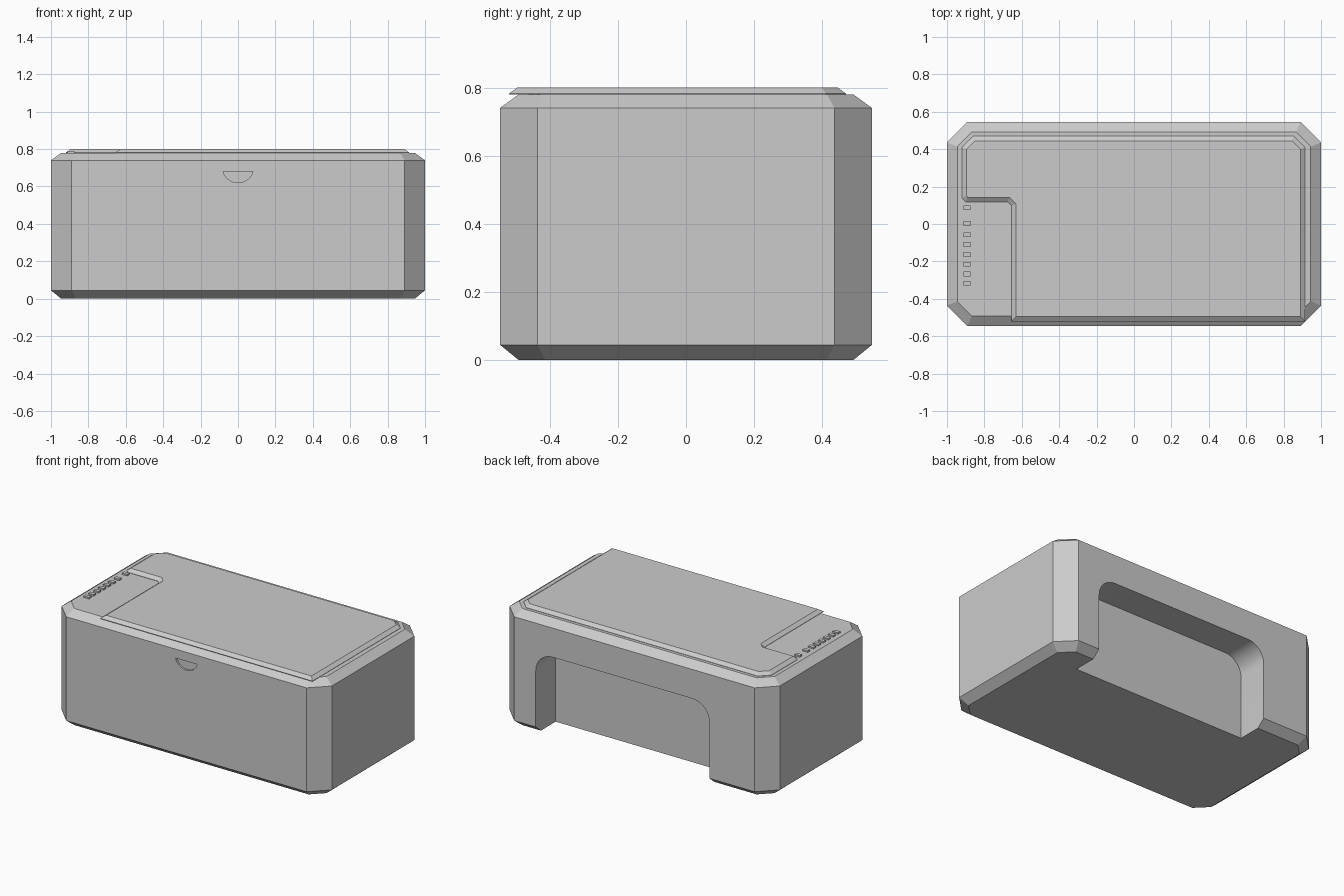
import bpy, bmesh, math
from mathutils import Vector

if "Cube" in bpy.data.objects:
    bpy.data.objects.remove(bpy.data.objects["Cube"], do_unlink=True)

grey = bpy.data.materials.new("plain grey")
grey.use_nodes = True
COLOUR = (0.6, 0.6, 0.6, 1)
grey.diffuse_color = COLOUR
grey.node_tree.nodes["Principled BSDF"].inputs["Base Color"].default_value = COLOUR


def inset(poly, d):
    """Move every edge of a counter-clockwise outline inwards by d."""
    out = []
    for i, p in enumerate(poly):
        p = Vector(p)
        a = (p - Vector(poly[i - 1])).normalized()
        b = (Vector(poly[(i + 1) % len(poly)]) - p).normalized()
        na, nb = Vector((-a.y, a.x)), Vector((-b.y, b.x))
        out.append(tuple(p + (na + nb) * d / (1 + na.dot(nb))))
    return out


def loft(name, rings):
    """Capped solid through rings of 3D points."""
    bm = bmesh.new()
    loops = [[bm.verts.new(p) for p in ring] for ring in rings]
    n = len(loops[0])
    for lo, hi in zip(loops, loops[1:]):
        for i in range(n):
            j = (i + 1) % n
            bm.faces.new((lo[i], lo[j], hi[j], hi[i]))
    bm.faces.new(loops[0][::-1])
    bm.faces.new(loops[-1])
    bmesh.ops.recalc_face_normals(bm, faces=bm.faces)
    mesh = bpy.data.meshes.new(name)
    bm.to_mesh(mesh)
    bm.free()
    mesh.materials.append(grey)
    obj = bpy.data.objects.new(name, mesh)
    bpy.context.collection.objects.link(obj)
    return obj


def layers(name, poly, steps):
    """Stack insets of one outline; steps are (inset, z)."""
    return loft(name, [[(x, y, z) for x, y in inset(poly, d)] for d, z in steps])


def arc(cx, cz, r, start, end, n=10):
    angles = [math.radians(start + (end - start) * i / n) for i in range(n + 1)]
    return [(cx + r * math.cos(a), cz + r * math.sin(a)) for a in angles]


def select(obj):
    bpy.ops.object.select_all(action='DESELECT')
    obj.select_set(True)
    bpy.context.view_layer.objects.active = obj


def cut(obj, profile, y0, y1):
    """Cut an x-z profile, run from y0 to y1, out of obj."""
    cutter = loft("cutter", [[(x, y, z) for x, z in profile] for y in (y0, y1)])
    cutter.hide_render = True
    mod = obj.modifiers.new("cut", 'BOOLEAN')
    mod.operation, mod.solver, mod.object = 'DIFFERENCE', 'EXACT', cutter
    select(obj)
    bpy.ops.object.modifier_apply(modifier=mod.name)
    bpy.data.objects.remove(cutter, do_unlink=True)


# Main body: a chamfered box with bevelled rims
W, D, C = 1.0, 0.546, 0.11
outline = [(W, D - C), (W - C, D), (C - W, D), (-W, D - C),
           (-W, C - D), (C - W, -D), (W - C, -D), (W, C - D)]
body = layers("body", outline, [(0.055, 0), (0, 0.045), (0, 0.74), (0.055, 0.78)])

# Rear bay, open at the bottom
L, R, TOP, RAD = -0.555, 0.73, 0.545, 0.125
bay = [(L, -0.1), (R, -0.1)]
bay += arc(R - RAD, TOP - RAD, RAD, 0, 90) + arc(L + RAD, TOP - RAD, RAD, 90, 180)
cut(body, bay, 0.335, 0.7)

# Shallow finger notch in the front
chord, sag = 0.08, 0.06
rad = (chord ** 2 + sag ** 2) / (2 * sag)
half = math.degrees(math.asin(chord / rad))
cut(body, arc(0, 0.62 + rad, rad, 270 - half, 270 + half, 16), -0.7, 0.012 - D)
select(body)
bpy.ops.object.shade_smooth_by_angle(angle=math.radians(25))

# Raised lid with a step around the control strip
lid = [(-0.655, -0.52), (0.915, -0.52), (0.915, 0.41), (0.855, 0.47),
       (-0.86, 0.47), (-0.92, 0.41), (-0.92, 0.14), (-0.9, 0.118),
       (-0.675, 0.118), (-0.655, 0.098)]
layers("lid", lid, [(0, 0.779), (0, 0.782), (0.025, 0.8)])

# Row of small buttons on the control strip
for i, y in enumerate((0.087, 0.003, -0.058, -0.11, -0.163, -0.215, -0.267, -0.316)):
    x0, x1, h = -0.912, -0.873, 0.0125
    pad = [(x0, y - h), (x1, y - h), (x1, y + h), (x0, y + h)]
    layers(f"button_{i + 1}", pad, [(0, 0.775), (0, 0.79)])
